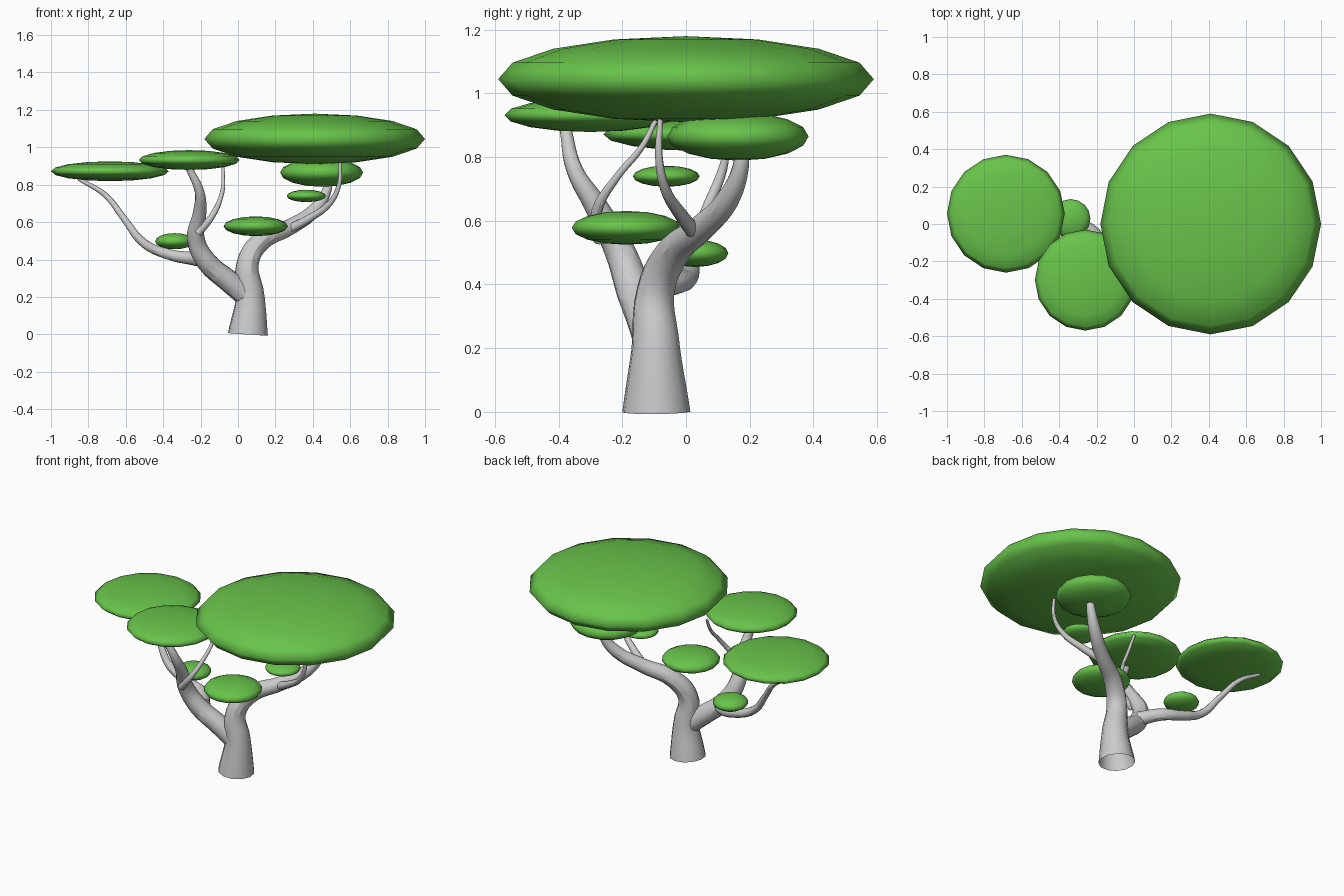
import bpy

green = bpy.data.materials.new("leaf_green")
green.diffuse_color = (0.14, 0.55, 0.07, 1)


def foliage(name, x, y, z, r, rz):
    """Flattened low-poly ellipsoid canopy."""
    bpy.ops.mesh.primitive_uv_sphere_add(segments=16, ring_count=8, radius=1, location=(x, y, z))
    ob = bpy.context.object
    ob.name = name
    ob.scale = (r, r, rz)
    bpy.ops.object.transform_apply(location=False, rotation=False, scale=True)
    bpy.ops.object.shade_smooth()
    ob.data.materials.append(green)


def limb(name, points, caps=True):
    """Tapered tube through (x, y, z, radius) points."""
    cu = bpy.data.curves.new(name, 'CURVE')
    cu.dimensions = '3D'
    cu.bevel_depth = 1
    cu.bevel_resolution = 4
    cu.resolution_u = 5
    cu.use_fill_caps = caps
    sp = cu.splines.new('BEZIER')
    sp.bezier_points.add(len(points) - 1)
    for bp, (x, y, z, r) in zip(sp.bezier_points, points):
        bp.co = (x, y, z)
        bp.radius = r
        bp.handle_left_type = bp.handle_right_type = 'AUTO'
    ob = bpy.data.objects.new(name, cu)
    bpy.context.collection.objects.link(ob)
    bpy.ops.object.select_all(action='DESELECT')
    ob.select_set(True)
    bpy.context.view_layer.objects.active = ob
    bpy.ops.object.convert(target='MESH')
    bpy.ops.object.shade_smooth_by_angle()


# canopies
foliage("main_canopy", 0.41, 0.0, 1.045, 0.59, 0.135)
foliage("left_canopy", -0.685, 0.055, 0.872, 0.315, 0.053)
foliage("front_canopy", -0.26, -0.30, 0.932, 0.27, 0.053)
foliage("under_canopy", 0.447, 0.163, 0.865, 0.222, 0.076)
foliage("middle_tuft", 0.095, -0.187, 0.578, 0.172, 0.053)
foliage("right_tuft", 0.365, -0.062, 0.74, 0.105, 0.033)
foliage("left_tuft", -0.338, 0.028, 0.498, 0.105, 0.043)

# trunk sweeping up into the right limb
limb("trunk", [
    (0.053, -0.093, 0.0, 0.108), (0.066, -0.095, 0.2, 0.077),
    (0.052, -0.095, 0.38, 0.06), (0.12, -0.045, 0.495, 0.053),
    (0.28, 0.045, 0.575, 0.043), (0.41, 0.13, 0.665, 0.036),
    (0.475, 0.172, 0.77, 0.026), (0.485, 0.175, 0.84, 0.02)], caps=False)

# left limb
limb("left_limb", [
    (0.05, -0.10, 0.20, 0.06), (-0.05, -0.125, 0.285, 0.06),
    (-0.165, -0.165, 0.385, 0.056), (-0.225, -0.21, 0.51, 0.048),
    (-0.205, -0.285, 0.65, 0.036), (-0.205, -0.35, 0.76, 0.026),
    (-0.26, -0.378, 0.885, 0.019)])

# thin branches
limb("right_twig", [
    (0.27, 0.03, 0.56, 0.026), (0.39, -0.02, 0.625, 0.021),
    (0.49, -0.065, 0.70, 0.016), (0.54, -0.085, 0.80, 0.012),
    (0.545, -0.08, 0.93, 0.008)])
limb("inner_twig", [
    (-0.215, -0.27, 0.54, 0.022), (-0.14, -0.28, 0.63, 0.017),
    (-0.09, -0.215, 0.74, 0.012), (-0.078, -0.14, 0.83, 0.010),
    (-0.083, -0.095, 0.915, 0.008)])
limb("left_twig", [
    (-0.15, -0.14, 0.39, 0.042), (-0.24, -0.03, 0.405, 0.036),
    (-0.36, 0.01, 0.425, 0.029), (-0.50, 0.02, 0.485, 0.024),
    (-0.61, 0.06, 0.62, 0.018), (-0.71, 0.11, 0.745, 0.015),
    (-0.85, 0.13, 0.83, 0.010)])
